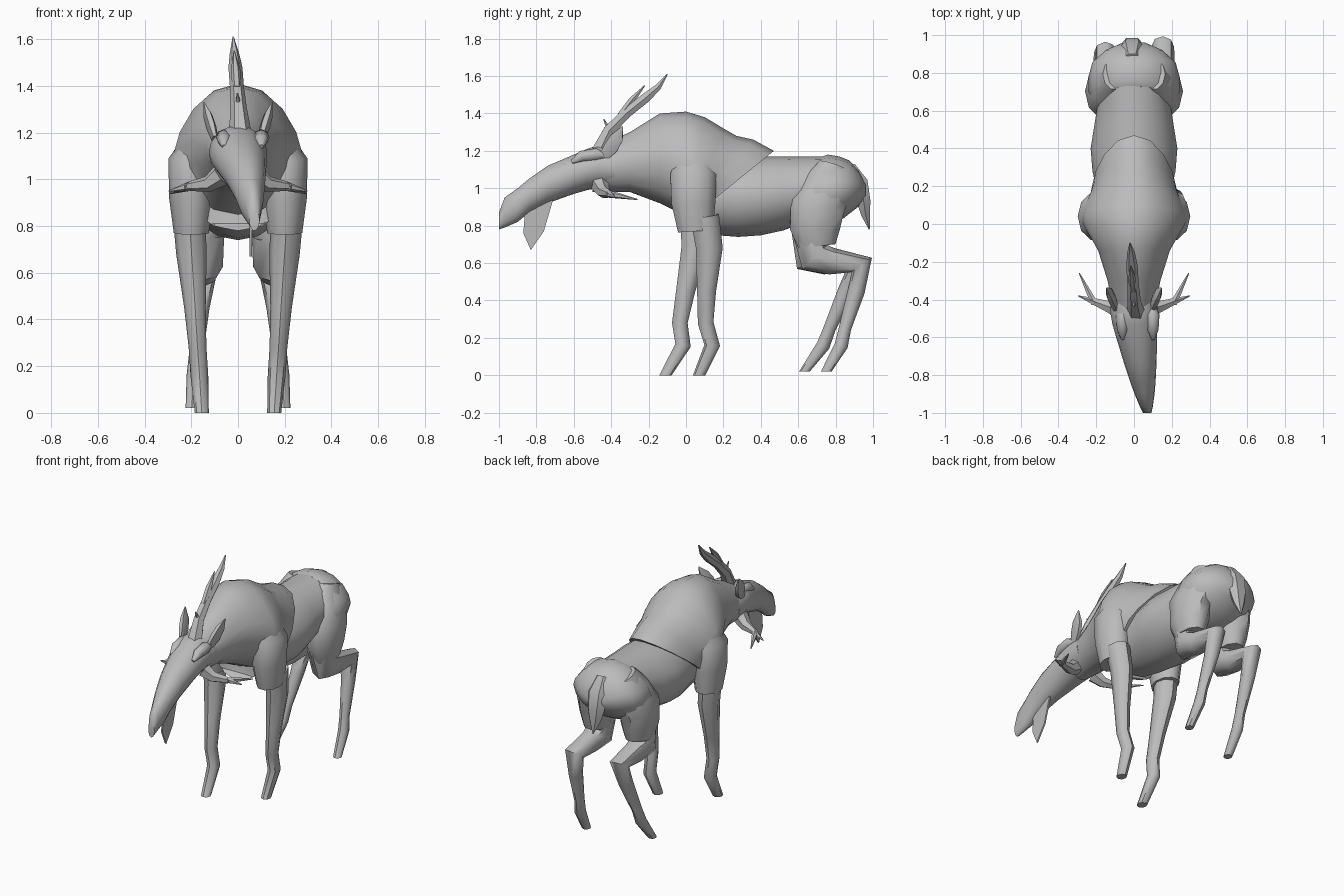
import bpy, bmesh, math
from mathutils import Vector

default_cube = bpy.data.objects.get("Cube")
if default_cube:
    bpy.data.objects.remove(default_cube)

colour = (.5, .5, .5, 1)
grey = bpy.data.materials.new("plain_grey")
grey.use_nodes = True
grey.diffuse_color = colour
grey.node_tree.nodes["Principled BSDF"].inputs["Base Color"].default_value = colour


def finish(name, bm):
    """Turn a bmesh into a grey object, smooth except at sharp edges."""
    bmesh.ops.recalc_face_normals(bm, faces=bm.faces)
    mesh = bpy.data.meshes.new(name)
    bm.to_mesh(mesh)
    bm.free()
    mesh.materials.append(grey)
    part = bpy.data.objects.new(name, mesh)
    bpy.context.collection.objects.link(part)
    bpy.ops.object.select_all(action="DESELECT")
    part.select_set(True)
    bpy.context.view_layer.objects.active = part
    bpy.ops.object.shade_smooth_by_angle(angle=math.radians(45))


def bridge(name, loops):
    """Skin a list of equal point rings and cap both ends."""
    bm = bmesh.new()
    rings = [[bm.verts.new(point) for point in loop] for loop in loops]
    for lower, upper in zip(rings, rings[1:]):
        for i in range(len(lower)):
            bm.faces.new((lower[i - 1], lower[i], upper[i], upper[i - 1]))
    bm.faces.new(rings[0])
    bm.faces.new(rings[-1])
    finish(name, bm)


def circle(sides):
    angles = [math.tau * i / sides for i in range(sides)]
    return [(math.cos(angle), math.sin(angle)) for angle in angles]


def trunk(name, sections, peak, foot=lambda y: y, turn=lambda y: 0):
    """Sections of (y, top, low, half width); foot(y) slants them, turn(y) moves them in x."""
    loops = []
    for y, top, low, half in sections:
        middle = (top + low) / 2
        loop = []
        for across, rise in circle(16):
            if rise > 0:
                rise = rise ** peak
            z = middle + (top - middle) * rise
            slant = (z - low) / (top - low)
            loop.append((turn(y) + half * across, foot(y) + (y - foot(y)) * slant, z))
        loops.append(loop)
    bridge(name, loops)


def limb(name, path, x, side=1, sides=8, depth=1, flat_end=False):
    """Tube through (y, z, radius) points, with x given by a rule of y and z."""
    points = [Vector((side * x(y, z), y, z)) for y, z, radius in path]
    run = points[-1] - points[0]
    reference = Vector((0, 0, 1)) if abs(run.x) > abs(run.z) else Vector((1, 0, 0))
    steps = [(after - before).normalized() for before, after in zip(points, points[1:])]
    last_step = Vector((0, 0, -1)) if flat_end else steps[-1]
    loops = []
    for point, (y, z, radius), before, after in zip(
            points, path, steps[:1] + steps, steps + [last_step]):
        along = last_step if point is points[-1] else (before + after).normalized()
        wide = (reference - along * reference.dot(along)).normalized()
        deep = along.cross(wide) * depth
        loops.append([point + (wide * u + deep * v) * radius for u, v in circle(sides)])
    bridge(name, loops)


def stride(path, side, pivot):
    """Swing the right leg forward below its pivot height."""
    swing = .15 if side < 0 else 0
    return [(y - swing * max(0, pivot - z), z, radius) for y, z, radius in path]


# Humped shoulder mantle, its rear edge sloping forward as it drops
mantle = [(-.5, 1.21, .1), (-.3, 1.3, .14), (-.14, 1.4, .19), (0, 1.41, .27),
          (.1, 1.38, .28), (.2, 1.32, .27), (.27, 1.28, .25), (.36, 1.26, .23), (.47, 1.2, .22)]
trunk("shoulder_mantle",
      [(y, top, max(.78, min(.98, .85 - y / 2)), half) for y, top, half in mantle],
      peak=1.4, foot=lambda y: y - 1.1 * max(y, 0))

# Belly, sagging and widest in the middle
trunk("belly",
      [(y, 1.17, .74 + .6 * (y - .28) ** 2, max(.19, .23 - (y - .38) ** 2))
       for y in (0, .15, .28, .4, .52, .65, .8)],
      peak=1.2)

# Rump, its front edge sloping forward as it drops
trunk("rump", [(.73, 1.17, .82, .21), (.76, 1.18, .79, .24), (.82, 1.17, .79, .24),
               (.87, 1.15, .84, .22), (.92, 1.1, .9, .15), (.96, 1.03, .95, .06)],
      peak=1.2, foot=lambda y: y - .9 * max(0, .9 - y))

limb("tail", [(.88, 1.12, .04), (.93, 1.03, .07), (.95, .93, .06), (.96, .86, .04),
              (.98, .78, .004)], x=lambda y, z: -.01, sides=6, depth=.7)

# Head, tapering to the muzzle and turned a little to the left
profile = [(-.38, 1.22, 1), (-.47, 1.23, 1), (-.53, 1.21, .99), (-.6, 1.18, .97), (-.74, 1.12, .92),
           (-.84, 1.05, .87), (-.9, 1, .82), (-.97, .95, .79), (-1, .87, .78)]
trunk("head",
      [(y, top, low, min(.125, .18 * (y + 1.03) ** .6)) for y, top, low in profile],
      peak=1, turn=lambda y: .14 * max(0, -.5 - y))

# Chin beard: a thin hanging blade
bm = bmesh.new()
outline = [(-.71, .94), (-.76, .77), (-.83, .67), (-.87, .76), (-.86, .88)]
blade = bm.faces.new([bm.verts.new((.05, y, z)) for y, z in outline])
lifted = bmesh.ops.extrude_face_region(bm, geom=[blade])
for item in lifted["geom"]:
    if isinstance(item, bmesh.types.BMVert):
        item.co.x += .01
finish("beard", bm)


# Upright forked horn on the crown
def crown_lean(y, z):
    return .1 - .075 * z


limb("crown_horn", [(-.47, 1.18, .05), (-.41, 1.31, .035), (-.32, 1.4, .03), (-.22, 1.48, .03),
                    (-.15, 1.54, .02), (-.1, 1.61, .003)], x=crown_lean, sides=6)
limb("crown_horn_fork", [(-.35, 1.39, .02), (-.29, 1.47, .02), (-.22, 1.55, .003)],
     x=crown_lean, sides=6)
limb("crown_horn_stub", [(-.4, 1.29, .02), (-.44, 1.37, .003)], x=crown_lean, sides=6)

for name, side in (("left_", 1), ("right_", -1)):
    # Brow ridge over the eye, following the turned head
    limb(name + "brow", [(-.61, 1.14, .01), (-.56, 1.17, .03), (-.48, 1.18, .035),
                         (-.42, 1.17, .01)],
         x=lambda y, z: .08 + .02 * side, side=side)

    # Side horn with a backward prong
    limb(name + "side_horn", [(-.46, 1.02, .05), (-.44, .98, .035), (-.41, .97, .02),
                              (-.38, .95, .003)],
         x=lambda y, z: 1.36 + 2.8 * y, side=side, sides=6)
    limb(name + "side_horn_prong", [(-.42, .97, .02), (-.36, .96, .015), (-.26, .94, .003)],
         x=lambda y, z: .42 + .5 * y, side=side, sides=6)

    # Leaf-shaped ear
    limb(name + "ear", [(-.44, 1.17, .015), (-.4, 1.22, .022), (-.37, 1.27, .02),
                        (-.34, 1.33, .002)],
         x=lambda y, z: .29 * z - .24, side=side, sides=6, depth=2)

    # Shoulder, leaning into the mantle at the top, and front leg
    limb(name + "shoulder", [(.05, 1.25, .05), (.04, 1.07, .1), (.04, .92, .095), (.05, .77, .075)],
         x=lambda y, z: .2 - .4 * max(0, z - 1.07), side=side, sides=10, depth=1.3)
    front = [(.1, .85, .07), (.125, .68, .065), (.11, .45, .046), (.105, .28, .038),
             (.14, .16, .038), (.07, 0, .03)]
    limb(name + "front_leg", stride(front, side, 1.2),
         x=lambda y, z: .155 + .065 * z, side=side, depth=1.1, flat_end=True)

    # Thigh, leaning into the rump at the top, and bent hind leg
    limb(name + "thigh", [(.79, 1.12, .06), (.75, 1, .1), (.7, .9, .11), (.69, .78, .1),
                          (.7, .69, .075)],
         x=lambda y, z: .15 - .2 * max(0, z - .9), side=side, sides=10, depth=1.4)
    hind = [(.66, .76, .08), (.69, .63, .085), (.78, .61, .065), (.94, .59, .06), (.91, .45, .042),
            (.85, .25, .03), (.83, .16, .033), (.75, .02, .026)]
    limb(name + "hind_leg", stride(hind, side, .8),
         x=lambda y, z: .2 - .08 * z, side=side, depth=1.1, flat_end=True)
